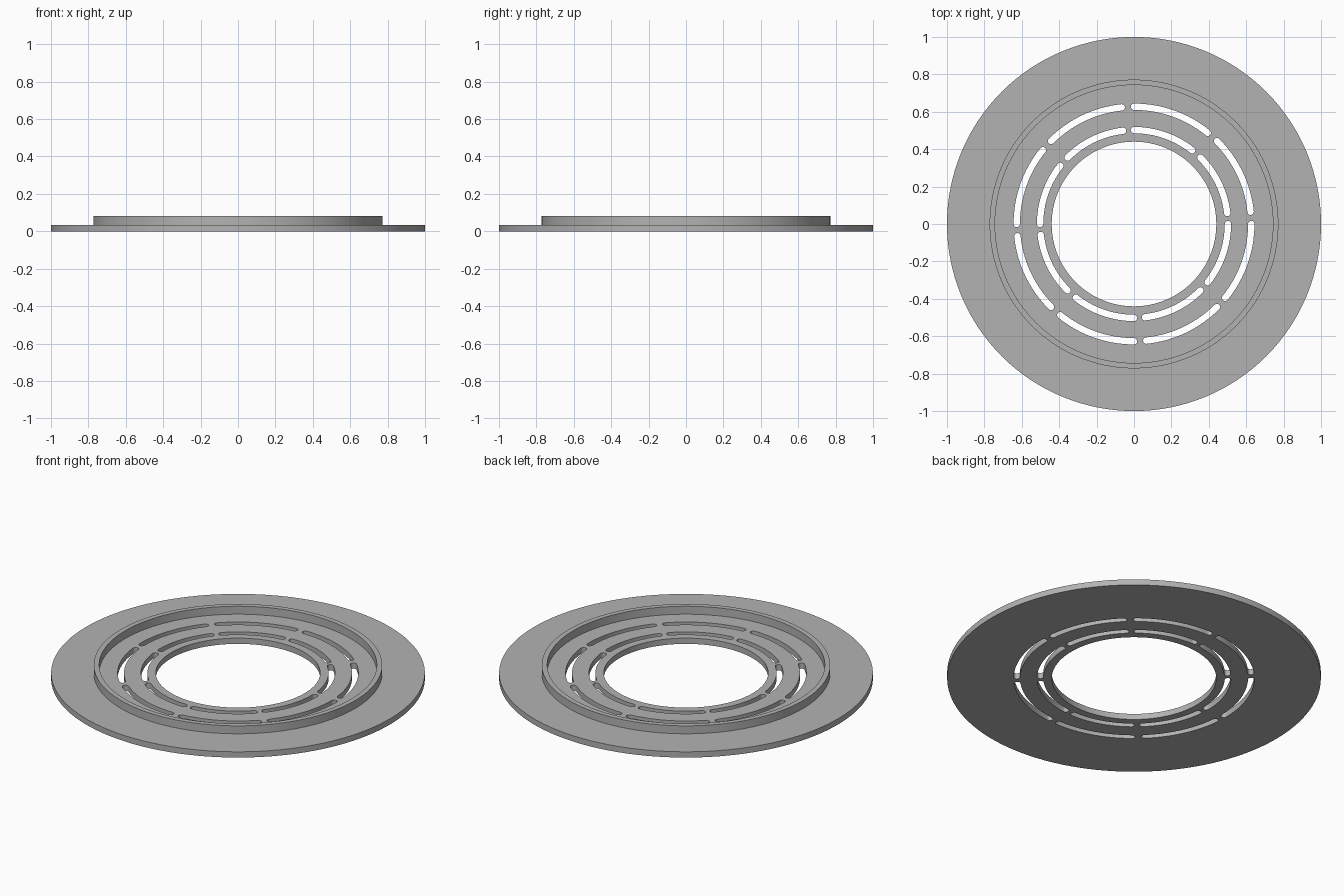
import bpy, bmesh, math
from mathutils import Matrix, Vector

SEGMENTS = 128
PLATE_TOP, RIM_TOP = 0.034, 0.081

cube = bpy.data.objects.get("Cube")
if cube:
    bpy.data.objects.remove(cube, do_unlink=True)

grey = bpy.data.materials.new("plain grey")
grey.use_nodes = True
colour = (0.45, 0.45, 0.45, 1)
grey.diffuse_color = colour
grey.node_tree.nodes["Principled BSDF"].inputs["Base Color"].default_value = colour


def make_object(name, bm):
    bmesh.ops.recalc_face_normals(bm, faces=bm.faces)
    mesh = bpy.data.meshes.new(name)
    bm.to_mesh(mesh)
    bm.free()
    mesh.materials.append(grey)
    obj = bpy.data.objects.new(name, mesh)
    bpy.context.collection.objects.link(obj)
    return obj


def lathe(name, profile):
    """Revolve a closed (radius, height) profile around z."""
    bm = bmesh.new()
    verts = [bm.verts.new((r, 0, z)) for r, z in profile]
    edges = [bm.edges.new((a, b)) for a, b in zip(verts, verts[1:] + verts[:1])]
    bmesh.ops.spin(bm, geom=verts + edges, axis=(0, 0, 1), cent=(0, 0, 0),
                   angle=math.tau, steps=SEGMENTS, use_merge=True)
    bmesh.ops.remove_doubles(bm, verts=bm.verts, dist=1e-5)
    return make_object(name, bm)


def slot_outline(radius, half_width, start, end, steps=16, cap_steps=8):
    """Curved slot with round ends, counter-clockwise from start to end."""
    def polar(r, a):
        return Vector((r * math.cos(a), r * math.sin(a), 0))

    def cap(angle, first):
        centre = polar(radius, angle)
        return [centre + polar(half_width, first + math.pi * i / cap_steps)
                for i in range(1, cap_steps)]

    angles = [start + (end - start) * i / steps for i in range(steps + 1)]
    outer = [polar(radius + half_width, a) for a in angles]
    inner = [polar(radius - half_width, a) for a in reversed(angles)]
    return outer + cap(end, end) + inner + cap(start, start + math.pi)


# Flat flange with a raised circular rim
vent = lathe("vent_ring", [
    (0.44, 0), (1, 0), (1, PLATE_TOP), (0.772, PLATE_TOP), (0.772, RIM_TOP),
    (0.743, RIM_TOP), (0.743, PLATE_TOP), (0.44, PLATE_TOP)])

# Two rings of eight curved slots
bm = bmesh.new()
for radius, sweep in ((0.627, 39), (0.502, 38.3)):
    outline = slot_outline(radius, 0.017, math.radians(90 - sweep), math.radians(90))
    for i in range(8):
        turn = Matrix.Rotation(i * math.tau / 8, 3, "Z")
        face = bm.faces.new([bm.verts.new(turn @ p - Vector((0, 0, 0.05)))
                             for p in outline])
        made = bmesh.ops.extrude_face_region(bm, geom=[face])["geom"]
        bmesh.ops.translate(bm, vec=(0, 0, 0.15),
                            verts=[v for v in made if isinstance(v, bmesh.types.BMVert)])
cutter = make_object("slot_cutter", bm)
cutter.hide_render = True

# Cut the slots and drop the cutter
bpy.context.view_layer.objects.active = vent
vent.select_set(True)
cut = vent.modifiers.new("slots", "BOOLEAN")
cut.operation = "DIFFERENCE"
cut.solver = "EXACT"
cut.object = cutter
bpy.ops.object.modifier_apply(modifier=cut.name)
bpy.data.objects.remove(cutter, do_unlink=True)
bpy.ops.object.shade_smooth_by_angle(angle=math.radians(30))
